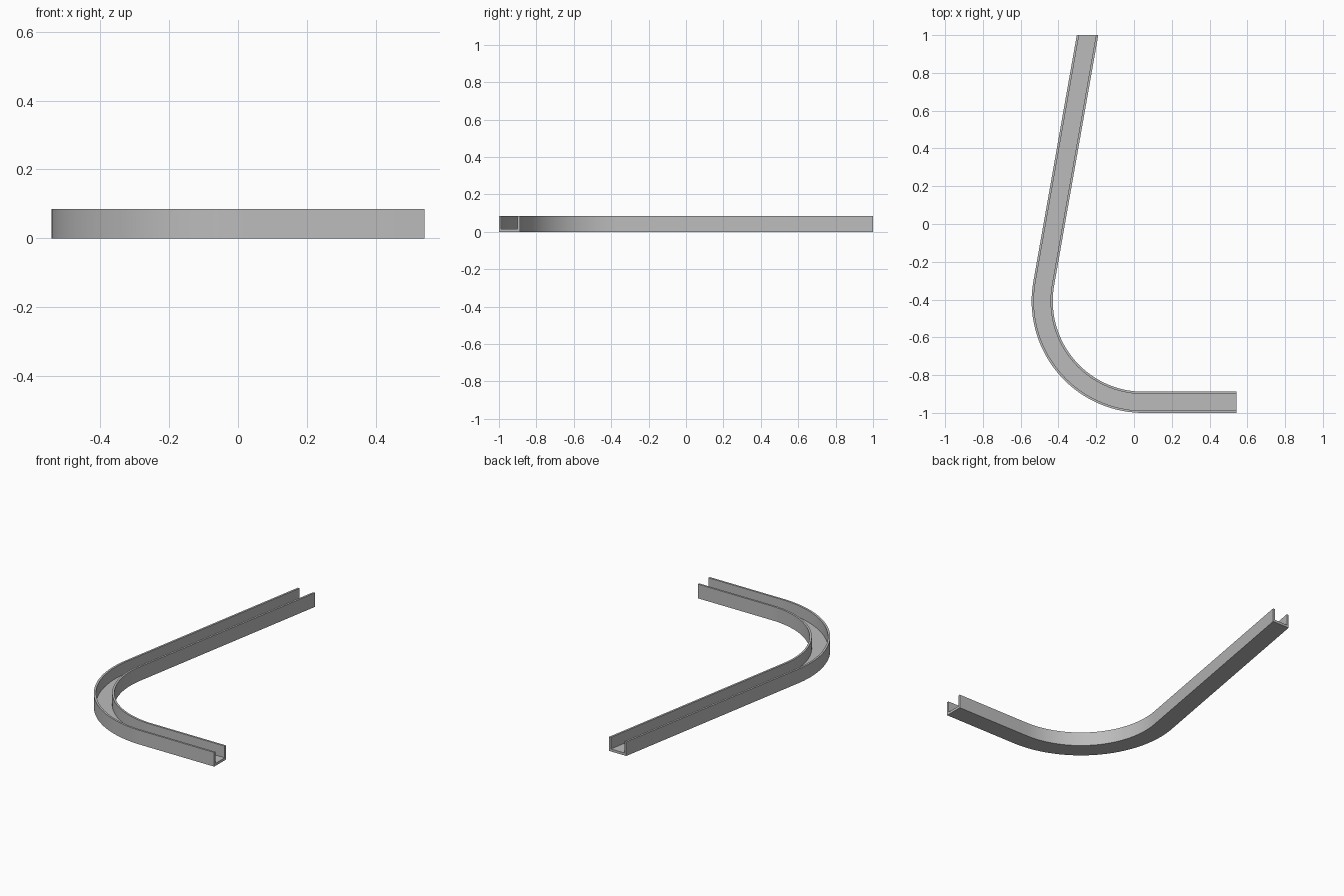
import bpy
import bmesh
from math import sin, cos, tan, radians

cube = bpy.data.objects.get("Cube")
if cube:
    bpy.data.objects.remove(cube, do_unlink=True)

RADIUS = 0.592                  # outer radius of the bend
HALF_X, HALF_Y = 0.542, 1.0
CX, CY = RADIUS - HALF_X, RADIUS - HALF_Y
LEAN = 10                       # degrees the long run leans from the y axis
WIDTH, HEIGHT, WALL, FLOOR = 0.112, 0.085, 0.012, 0.015
SEGMENTS = 40

# U-shaped cross-section: (distance in from the outer side, height)
PROFILE = [(0, 0), (WIDTH, 0), (WIDTH, HEIGHT), (WIDTH - WALL, HEIGHT),
           (WIDTH - WALL, FLOOR), (WALL, FLOOR), (WALL, HEIGHT), (0, HEIGHT)]


def arc_point(inset, degrees):
    """Point on the bend; 0 degrees is the front, turning towards the right."""
    r, a = RADIUS - inset, radians(degrees)
    return CX - r * sin(a), CY - r * cos(a)


def short_end(inset):
    return HALF_X, arc_point(inset, 0)[1]


def long_end(inset):
    # The long run is trimmed square to the y axis
    x, y = arc_point(inset, 90 + LEAN)
    return x + (HALF_Y - y) * tan(radians(LEAN)), HALF_Y


# Stations along the path: short run, bend, long run
stations = [short_end]
for i in range(SEGMENTS + 1):
    angle = (90 + LEAN) * i / SEGMENTS
    stations.append(lambda inset, a=angle: arc_point(inset, a))
stations.append(long_end)

# Sweep the section through the stations and cap both ends
bm = bmesh.new()
rings = [[bm.verts.new((*place(d), z)) for d, z in PROFILE] for place in stations]
n = len(PROFILE)
for a, b in zip(rings, rings[1:]):
    for k in range(n):
        j = (k + 1) % n
        bm.faces.new((a[k], a[j], b[j], b[k]))
for ring in (rings[0], rings[-1]):
    for quad in ((0, 1, 4, 5), (1, 2, 3, 4), (0, 5, 6, 7)):
        bm.faces.new([ring[k] for k in quad])
bmesh.ops.recalc_face_normals(bm, faces=bm.faces)

mesh = bpy.data.meshes.new("curved_channel")
bm.to_mesh(mesh)
bm.free()
channel = bpy.data.objects.new("curved_channel", mesh)
bpy.context.collection.objects.link(channel)

# Plain grey finish
GREY = (0.5, 0.5, 0.5, 1)
grey = bpy.data.materials.new("plain grey")
grey.use_nodes = True
grey.diffuse_color = GREY
grey.node_tree.nodes["Principled BSDF"].inputs["Base Color"].default_value = GREY
mesh.materials.append(grey)

# Smooth bend with crisp section edges
bpy.ops.object.select_all(action='DESELECT')
channel.select_set(True)
bpy.context.view_layer.objects.active = channel
bpy.ops.object.shade_smooth_by_angle(angle=radians(30))
